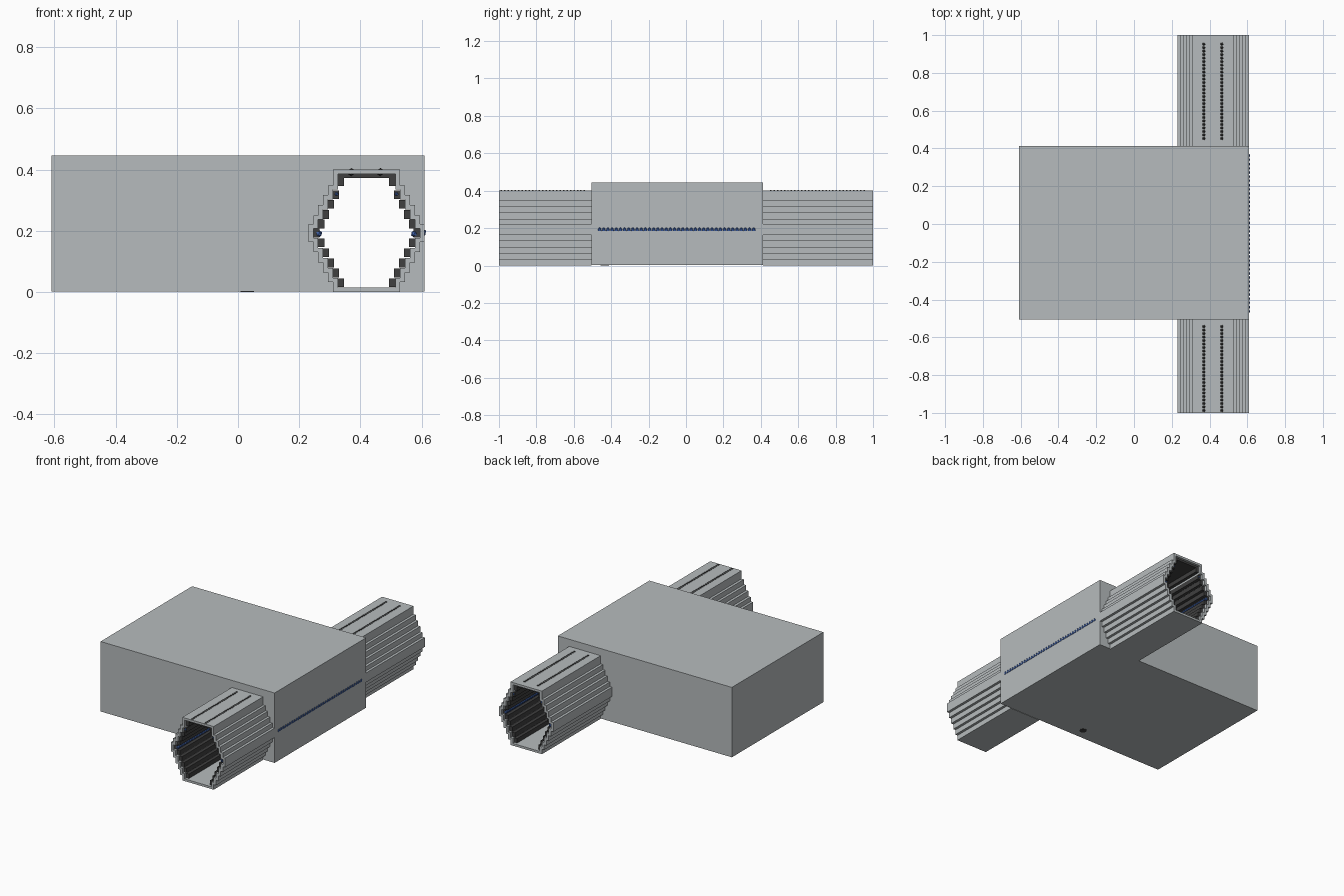
import bpy, bmesh
from mathutils import Matrix, Vector

if "Cube" in bpy.data.objects:
    bpy.data.objects.remove(bpy.data.objects["Cube"], do_unlink=True)


def material(name, rgb):
    m = bpy.data.materials.new(name)
    m.use_nodes = True
    m.diffuse_color = (*rgb, 1)
    b = next(n for n in m.node_tree.nodes if n.type == 'BSDF_PRINCIPLED')
    b.inputs["Base Color"].default_value = (*rgb, 1)
    return m


GREY = material("light grey", (0.47, 0.50, 0.51))
DARK = material("dark grey", (0.05, 0.05, 0.05))
BLUE = material("blue", (0.05, 0.12, 0.39))

CX = 0.42                                   # tunnel centre line
FRONT, BACK = -0.505, 0.412                 # main block ends
HALF = [0.11 + 0.016 * (5 - abs(i - 5)) for i in range(11)]
LEVELS = [0, .032, .064, .097, .13, .163, .222, .25, .284, .316, .348, .4]
INNER_HALF = [h - 0.016 for h in HALF]
INNER_LEVELS = [z + (0.014 if i < 6 else -0.014) for i, z in enumerate(LEVELS)]


def finish(name, bm, mat):
    bmesh.ops.recalc_face_normals(bm, faces=bm.faces)
    me = bpy.data.meshes.new(name)
    bm.to_mesh(me)
    bm.free()
    me.materials.append(mat)
    ob = bpy.data.objects.new(name, me)
    bpy.context.collection.objects.link(ob)
    return ob


def add_box(bm, lo, hi):
    lo, hi = Vector(lo), Vector(hi)
    bmesh.ops.create_cube(bm, size=1, matrix=Matrix.Translation((lo + hi) / 2)
                          @ Matrix.Diagonal((*(hi - lo), 1)))


def stepped_profile(halves, levels):
    right = []
    for i, h in enumerate(halves):
        right += [(h, levels[i]), (h, levels[i + 1])]
    return [(CX + x, z) for x, z in right] + [(CX - x, z) for x, z in reversed(right)]


OUTER = stepped_profile(HALF, LEVELS)
INNER = stepped_profile(INNER_HALF, INNER_LEVELS)


def tube(name, y0, y1):
    bm = bmesh.new()
    rings = [[bm.verts.new((x, y, z)) for x, z in prof]
             for prof, y in ((OUTER, y0), (OUTER, y1), (INNER, y1), (INNER, y0))]
    n = len(OUTER)
    for a in range(4):
        r, s = rings[a], rings[(a + 1) % 4]
        for i in range(n):
            j = (i + 1) % n
            bm.faces.new((r[i], r[j], s[j], s[i]))
    return finish(name, bm, GREY)


def bead_row(name, mat, x, z, y0, y1, r):
    bm = bmesh.new()
    count = max(2, round((y1 - y0 - 2 * r) / (1.4 * r)))
    for i in range(count + 1):
        y = y0 + r + (y1 - y0 - 2 * r) * i / count
        bmesh.ops.create_icosphere(bm, subdivisions=1, radius=r,
                                   matrix=Matrix.Translation((x, y, z)))
    return finish(name, bm, mat)


# Main block with the tunnel opening cut through it
bm = bmesh.new()
add_box(bm, (-0.61, FRONT, 0.002), (0.61, BACK, 0.445))
block = finish("main_block", bm, GREY)
bm = bmesh.new()
ends = [[bm.verts.new((x, y, z)) for x, z in INNER] for y in (-0.8, 0.8)]
bm.faces.new(ends[0])
bm.faces.new(ends[1])
for i in range(len(INNER)):
    j = (i + 1) % len(INNER)
    bm.faces.new((ends[0][i], ends[0][j], ends[1][j], ends[1][i]))
cutter = finish("tunnel_cutter", bm, GREY)
cutter.hide_render = True
mod = block.modifiers.new("tunnel", 'BOOLEAN')
mod.object = cutter
mod.operation = 'DIFFERENCE'
mod.solver = 'EXACT'
bpy.context.view_layer.objects.active = block
bpy.ops.object.modifier_apply(modifier=mod.name)
bpy.data.objects.remove(cutter, do_unlink=True)

# Stepped tunnel ends
tube("front_tunnel", -1.0, FRONT)
tube("back_tunnel", BACK, 1.0)

# Dark strips along each inner step, and the ceiling strip
bm = bmesh.new()
for i, h in enumerate(INNER_HALF):
    z0, z1 = INNER_LEVELS[i], INNER_LEVELS[i + 1]
    mid, tall = (z0 + z1) / 2, min(z1 - z0, 0.028) / 2
    for s in (-1, 1):
        xs = sorted((CX + s * (h + 0.001), CX + s * (h - 0.02)))
        add_box(bm, (xs[0], -0.985, mid - tall), (xs[1], 0.985, mid + tall))
add_box(bm, (CX - 0.094, -0.985, 0.373), (CX + 0.094, 0.985, 0.387))
finish("inner_strips", bm, DARK)

# Blue light rows inside the tunnel
for s, side in ((1, "left"), (-1, "right")):
    bead_row("inner_light_" + side, BLUE, CX + s * 0.156, 0.19, -0.99, 0.99, 0.012)
    bead_row("upper_light_" + side, BLUE, CX + s * 0.098, 0.32, -0.99, 0.99, 0.007)

# Dark bead rows on the tunnel roofs
for x in (0.37, 0.465):
    bead_row("front_roof_row", DARK, x, 0.392, -1.0, -0.53, 0.013)
    bead_row("back_roof_row", DARK, x, 0.392, 0.44, 0.965, 0.013)

# Blue light row on the side of the block
bead_row("side_light_row", BLUE, 0.6, 0.193, -0.478, 0.378, 0.016)

# Small round foot under the block
bm = bmesh.new()
bmesh.ops.create_cone(bm, cap_ends=True, segments=12, radius1=0.022, radius2=0.022,
                      depth=0.008, matrix=Matrix.Translation((0.03, -0.435, 0.004)))
finish("bottom_foot", bm, DARK)
